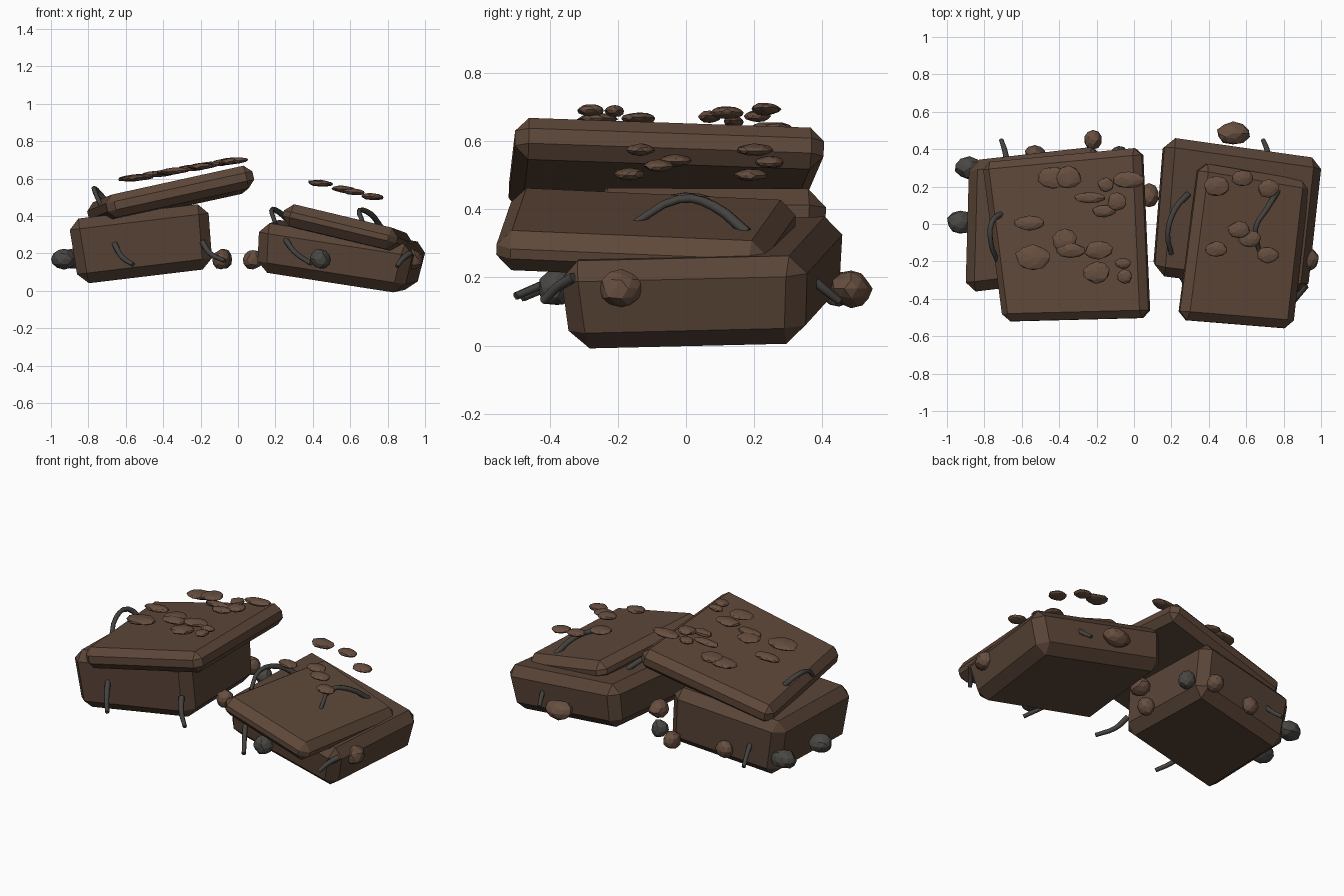
import bpy, bmesh, random
from mathutils import Vector

if "Cube" in bpy.data.objects:
    bpy.data.objects.remove(bpy.data.objects["Cube"])

random.seed(4)


def material(name, colour):
    m = bpy.data.materials.new(name)
    m.diffuse_color = (*colour, 1)
    m.use_nodes = True
    m.node_tree.nodes["Principled BSDF"].inputs["Base Color"].default_value = m.diffuse_color
    return m


SLAB = material("brown earth", (0.112, 0.064, 0.041))
BODY = material("dark earth", (0.100, 0.058, 0.038))
CLOD = material("light earth", (0.135, 0.077, 0.050))
STONE = material("grey stone", (0.066, 0.063, 0.057))
ROOT = material("dark root", (0.058, 0.055, 0.050))


def add_mesh(name, bm, mat):
    bmesh.ops.recalc_face_normals(bm, faces=bm.faces)
    me = bpy.data.meshes.new(name)
    bm.to_mesh(me)
    bm.free()
    me.materials.append(mat)
    ob = bpy.data.objects.new(name, me)
    bpy.context.collection.objects.link(ob)
    return ob


def slab(name, plan, centre, slope, thick, bevel, mat, taper=1.0):
    """Chamfered block: top outline lies on a tilted plane, extruded along its normal."""
    c, (sx, sy) = Vector(centre), slope
    n = Vector((-sx, -sy, 1)).normalized()
    top = [Vector((x, y, c.z + sx * (x - c.x) + sy * (y - c.y))) for x, y in plan]
    mid = sum(top, Vector()) / 4
    low = [mid + (p - mid) * taper - n * thick for p in top]
    bm = bmesh.new()
    t = [bm.verts.new(p) for p in top]
    b = [bm.verts.new(p) for p in low]
    bm.faces.new(t)
    bm.faces.new(b[::-1])
    for i in range(4):
        j = (i + 1) % 4
        bm.faces.new((t[i], b[i], b[j], t[j]))
    bmesh.ops.recalc_face_normals(bm, faces=bm.faces)
    bmesh.ops.bevel(bm, geom=bm.edges[:], offset=bevel, segments=1,
                    profile=0.5, affect='EDGES')
    return add_mesh(name, bm, mat)


def lump(name, centre, radii, mat, slope=0.0):
    """Irregular faceted lump, optionally sheared to follow a slope along x."""
    bm = bmesh.new()
    bmesh.ops.create_icosphere(bm, subdivisions=2, radius=1)
    for v in bm.verts:
        p = v.co * random.uniform(0.9, 1.06)
        p = Vector((p.x * radii[0], p.y * radii[1], p.z * radii[2]))
        p.z += slope * p.x
        v.co = p + Vector(centre)
    return add_mesh(name, bm, mat)


def root(name, points, radius=0.015):
    """Bent tube through a few points, thinner at the tip."""
    cu = bpy.data.curves.new(name, 'CURVE')
    cu.dimensions = '3D'
    cu.bevel_depth = radius
    cu.bevel_resolution = 1
    cu.resolution_u = 3
    cu.use_fill_caps = True
    sp = cu.splines.new('BEZIER')
    sp.bezier_points.add(len(points) - 1)
    for i, (bp, p) in enumerate(zip(sp.bezier_points, points)):
        bp.co = p
        bp.handle_left_type = bp.handle_right_type = 'AUTO'
        bp.radius = 1.1 - 0.3 * i / (len(points) - 1)
    cu.materials.append(ROOT)
    ob = bpy.data.objects.new(name, cu)
    bpy.context.collection.objects.link(ob)


# Two thick lower blocks
slab("left_block", [(-0.91, -0.37), (-0.16, -0.28), (-0.18, 0.42), (-0.89, 0.34)],
     (-0.53, 0.02, 0.425), (0.12, 0.0), 0.35, 0.055, BODY, 0.96)
slab("right_block", [(0.11, -0.28), (0.94, -0.38), (1.02, 0.35), (0.17, 0.47)],
     (0.55, 0.05, 0.315), (-0.15, 0.04), 0.265, 0.055, BODY, 0.94)

# Thin tilted upper slabs
slab("left_slab", [(-0.71, -0.52), (0.07, -0.50), (0.03, 0.41), (-0.82, 0.33)],
     (-0.35, -0.05, 0.575), (0.22, -0.025), 0.125, 0.04, SLAB)
slab("right_slab", [(0.25, -0.51), (0.86, -0.56), (0.95, 0.23), (0.36, 0.33)],
     (0.6, -0.1, 0.385), (-0.24, -0.015), 0.12, 0.045, SLAB)

# Flat clods hovering over each slab: x, y, radius x, radius y
left_clods = [(-0.43, 0.25, 0.09, 0.06), (-0.35, 0.25, 0.07, 0.065), (-0.15, 0.21, 0.045, 0.04),
              (-0.03, 0.235, 0.085, 0.045), (-0.24, 0.14, 0.085, 0.03), (-0.09, 0.12, 0.055, 0.05),
              (-0.16, 0.07, 0.065, 0.035), (-0.56, 0.005, 0.085, 0.04), (-0.37, -0.09, 0.065, 0.065),
              (-0.34, -0.14, 0.08, 0.04), (-0.19, -0.14, 0.075, 0.05), (-0.54, -0.18, 0.095, 0.07),
              (-0.20, -0.26, 0.07, 0.06), (-0.06, -0.21, 0.045, 0.03), (-0.05, -0.28, 0.04, 0.04)]
for i, (x, y, rx, ry) in enumerate(left_clods):
    lump(f"left_clod_{i}", (x, y, 0.70 + 0.175 * x), (rx, ry, 0.018), CLOD, 0.06)

right_clods = [(0.44, 0.20, 0.07, 0.055), (0.58, 0.245, 0.06, 0.045), (0.72, 0.19, 0.06, 0.05),
               (0.56, -0.03, 0.06, 0.045), (0.62, -0.08, 0.06, 0.045), (0.44, -0.135, 0.06, 0.045),
               (0.715, -0.165, 0.06, 0.045)]
for i, (x, y, rx, ry) in enumerate(right_clods):
    lump(f"right_clod_{i}", (x, y, 0.575 - 0.26 * (x - 0.44)), (rx, ry, 0.018), CLOD, -0.06)

# Clods and stones clinging to the sides: x, y, radius x, radius y
for i, (x, y, rx, ry) in enumerate([(0.08, 0.15, 0.055, 0.065), (-0.22, 0.45, 0.05, 0.055),
                                    (0.53, 0.485, 0.09, 0.062), (0.93, -0.19, 0.06, 0.065),
                                    (-0.09, 0.0, 0.05, 0.05), (-0.53, 0.38, 0.055, 0.04)]):
    lump(f"side_clod_{i}", (x, y, 0.167), (rx, ry, 0.055), CLOD)
for i, (x, y, rx, ry) in enumerate([(-0.88, 0.30, 0.08, 0.06), (-0.93, 0.01, 0.07, 0.065),
                                    (0.44, -0.38, 0.057, 0.057), (-0.08, 0.37, 0.05, 0.05)]):
    lump(f"side_stone_{i}", (x, y, 0.17), (rx, ry, 0.055), STONE)

# Roots arching over the tops
root("left_top_root", [(-0.70, 0.06, 0.47), (-0.76, 0.01, 0.54), (-0.765, -0.1, 0.53), (-0.73, -0.20, 0.45)])
root("middle_top_root", [(0.29, 0.16, 0.36), (0.22, 0.08, 0.42), (0.18, -0.05, 0.43), (0.20, -0.16, 0.36)])
root("right_top_root", [(0.77, 0.18, 0.33), (0.71, 0.08, 0.41), (0.65, -0.02, 0.43), (0.67, -0.15, 0.36)])

# Roots hanging from the front and back faces
root("front_root_left", [(-0.66, -0.33, 0.25), (-0.62, -0.40, 0.18), (-0.56, -0.48, 0.14)])
root("front_root_middle", [(-0.19, -0.28, 0.26), (-0.15, -0.34, 0.20), (-0.07, -0.42, 0.16)])
root("front_root_right", [(0.25, -0.27, 0.28), (0.30, -0.36, 0.21), (0.39, -0.50, 0.145)])
root("front_root_corner", [(0.92, -0.33, 0.20), (0.88, -0.38, 0.17), (0.85, -0.42, 0.13)])
root("back_root_left", [(-0.68, 0.33, 0.24), (-0.69, 0.39, 0.18), (-0.71, 0.45, 0.13)])
root("back_root_right", [(0.72, 0.34, 0.22), (0.71, 0.40, 0.17), (0.69, 0.45, 0.13)])
